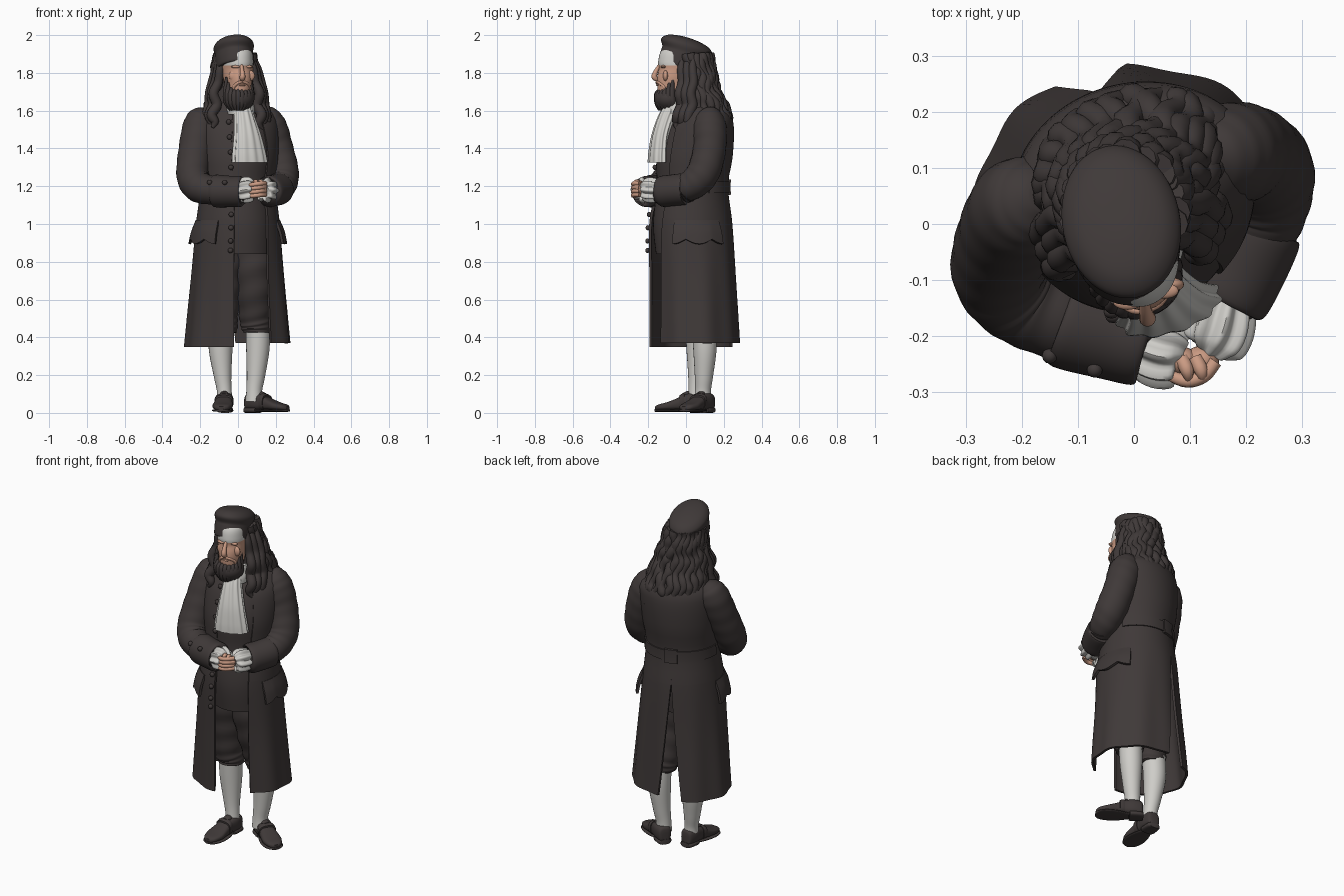
import bpy, bmesh, math, random
from mathutils import Vector, Matrix
from math import sin, cos, pi, radians
random.seed(4)
YAW = radians(17)                      # the body is turned a little to +x
S, F = (cos(YAW), sin(YAW)), (sin(YAW), -cos(YAW))

def material(name, c):
    m = bpy.data.materials.new(name)
    m.diffuse_color = (*c, 1)
    return m
DARK = material("dark brown cloth", (.05, .041, .04))
LIGHT = material("off white linen", (.62, .61, .58))
SKIN = material("skin", (.6, .33, .23))

def finish(name, bm, mat, angle=50):
    bmesh.ops.recalc_face_normals(bm, faces=bm.faces[:])
    me = bpy.data.meshes.new(name)
    bm.to_mesh(me)
    bm.free()
    me.materials.append(mat)
    ob = bpy.data.objects.new(name, me)
    bpy.context.collection.objects.link(ob)
    bpy.ops.object.select_all(action='DESELECT')
    ob.select_set(True)
    bpy.context.view_layer.objects.active = ob
    bpy.ops.object.shade_smooth_by_angle(angle=radians(angle))
    return ob

def smooth_rows(rows, n):
    """Catmull-Rom through tuples of numbers."""
    out = []
    for i in range(len(rows) - 1):
        p = [rows[max(0, min(len(rows) - 1, i + k))] for k in (-1, 0, 1, 2)]
        for s in range(n):
            t = s / n
            out.append(tuple(.5 * (2*b + (c-a)*t + (2*a-5*b+4*c-d)*t*t + (3*b-a-3*c+d)*t**3)
                             for a, b, c, d in zip(*p)))
    return out + [tuple(rows[-1])]

def grid(name, rows, mat, closed=True, thick=0):
    bm = bmesh.new()
    vs = [[bm.verts.new(p) for p in r] for r in rows]
    m = len(rows[0])
    for a, b in zip(vs, vs[1:]):
        for j in range(m if closed else m - 1):
            k = (j + 1) % m
            bm.faces.new((a[j], a[k], b[k], b[j]))
    if closed:
        bm.faces.new(vs[0])
        bm.faces.new(vs[-1])
    if thick:
        bmesh.ops.recalc_face_normals(bm, faces=bm.faces[:])
        bmesh.ops.solidify(bm, geom=bm.faces[:], thickness=thick)
    return finish(name, bm, mat)

def on_ellipse(cx, cy, a, b, t, turn=0):
    """Point on the turned ellipse; turn untwists its axes but keeps the direction."""
    t += turn
    y = YAW - turn
    return (cx + a*sin(t)*cos(y) + b*cos(t)*sin(y), cy + a*sin(t)*sin(y) - b*cos(t)*cos(y))

def loft(name, rings, mat, seg=48, n=6, k=0, amp=0):
    """Stack of turned ellipses: z, cx, cy, a, b; k waves around."""
    rows = []
    for z, cx, cy, a, b in smooth_rows(rings, n):
        row = []
        for j in range(seg):
            t = 2*pi*j/seg
            w = 1 + amp*sin(k*t)
            row.append((*on_ellipse(cx, cy, a*w, b*w, t), z))
        rows.append(row)
    return grid(name, rows, mat)

def sweep(name, path, mat, seg=16, n=6, k=0, amp=0, ripple=0):
    """Tube through x, y, z, radius; k waves around, ripple along."""
    pts = smooth_rows(path, n)
    P = [Vector(p[:3]) for p in pts]
    N, rows = Vector((.31, .9, .2)), []
    for i, p in enumerate(P):
        T = (P[min(i+1, len(P)-1)] - P[max(i-1, 0)]).normalized()
        N = (N - T*N.dot(T)).normalized()
        B = T.cross(N)
        row = []
        for j in range(seg):
            t = 2*pi*j/seg
            r = max(pts[i][3], .001)*(1 + amp*sin(k*t) + ripple*sin(i*1.3 + 1.5*sin(t)))
            row.append(p + N*cos(t)*r + B*sin(t)*r)
        rows.append(row)
    return grid(name, rows, mat)

def ball(name, c, r, mat, seg=20):
    bm = bmesh.new()
    bmesh.ops.create_uvsphere(bm, u_segments=seg, v_segments=seg//2, radius=1,
                              matrix=Matrix.Translation(c) @ Matrix.Diagonal((*r, 1)))
    return finish(name, bm, mat)

# coat: body outline z, cx, cy, a, b, shared by everything that lies on it
COAT = smooth_rows([(.3, 0, .045, .285, .24), (.36, 0, .045, .28, .238), (.7, 0, .035, .248, .228),
                    (1.0, 0, .025, .222, .22), (1.2, 0, .032, .2, .19), (1.35, 0, .045, .215, .2),
                    (1.5, 0, .07, .22, .18), (1.58, 0, .085, .2, .145), (1.66, 0, .06, .09, .1)], 8)

def coat_at(z):
    for p, q in zip(COAT, COAT[1:]):
        if z <= q[0]:
            f = (z - p[0])/(q[0] - p[0])
            return [u + (v - u)*f for u, v in zip(p[1:], q[1:])]
    return COAT[-1][1:]

def on_coat(z, t, off=0):
    cx, cy, a, b = coat_at(z)
    low = max(0, min(1, (1.1 - z)/.6))
    w = .02*low*sin(9*t)
    return (*on_ellipse(cx, cy, a*(1+w) + off, b*(1+w) + off, t, radians(14)*low), z)

def panel(name, rows, mat, n=6, m=48, thick=.014, scallop=0):
    """Sheet on the coat: z, first angle, last angle, offset."""
    out = []
    R = smooth_rows(rows, n)
    for i, (z, t0, t1, off) in enumerate(R):
        row = []
        for j in range(m + 1):
            t = radians(t0 + (t1 - t0)*j/m)
            dz = scallop*(1 - i/(len(R)-1))*abs(cos(2*pi*j/m))
            row.append(on_coat(z - dz, t, off))
        out.append(row)
    return grid(name, out, mat, closed=False, thick=thick)

panel("coat_right_side", [(.37, 23, 166, 0), (.7, 25, 173, 0), (1.0, 29, 179, 0), (1.06, 30, 180, 0),
      (1.35, 32, 180, 0), (1.5, 26, 180, 0), (1.64, 20, 180, 0)], DARK)
panel("coat_left_side", [(.35, -21, -166, 0), (.7, -21, -173, 0), (1.0, -22, -179, 0), (1.06, -22, -180, 0),
      (1.35, -25, -180, 0), (1.5, -22, -180, 0), (1.64, -20, -180, 0)], DARK)
for side, a, b in (("right", 50, 115), ("left", -45, -110)):
    panel(side + "_pocket_flap", [(.92, a, b, .03), (.97, a, b, .022), (1.02, a, b, .004)], DARK,
          m=24, scallop=.025)
panel("back_belt", [(1.165, 100, 260, .007), (1.225, 100, 260, .007)], DARK, n=2)
panel("belt_tab", [(1.155, 169, 189, .014), (1.235, 169, 189, .014)], DARK, n=2, m=8)
for z in (1.54, 1.46, 1.38, 1.3, 1.05, .98, .91, .86):
    ball("coat_button", on_coat(z, radians(-26), .008), (.014, .012, .014), DARK, 12)

# waistcoat and breeches
loft("waistcoat", [(.84, .02, .02, .165, .18), (1.0, .01, .02, .18, .195), (1.2, 0, .02, .175, .175),
     (1.35, 0, .035, .19, .19), (1.5, 0, .06, .2, .165), (1.58, 0, .08, .18, .13), (1.65, 0, .06, .08, .09)], DARK)
for side, x, y in (("left", -.085, .05), ("right", .09, .075)):
    sweep(side + "_breeches", [(x*.8, .02, .98, .07), (x*.85, .02, .86, .115), (x*.95, .03, .68, .1),
          (x, y-.01, .52, .085), (x+.005, y, .46, .08), (x+.005, y, .425, .07)], DARK, 28, 7, ripple=.035)

# stockings
sweep("left_stocking", [(-.09, .06, .47, .064), (-.092, .065, .34, .063), (-.082, .058, .2, .047),
      (-.073, .052, .12, .039), (-.07, .05, .06, .042)], LIGHT, 24)
sweep("right_stocking", [(.105, .095, .47, .064), (.105, .1, .34, .062), (.095, .095, .2, .049),
      (.086, .09, .12, .042), (.085, .088, .06, .044)], LIGHT, 24)

# shoes: sections u, half width, height along the foot
def shoe(side, heel, toe):
    h, t = Vector((*heel, 0)), Vector((*toe, 0))
    d = (t - h).normalized()
    L, w = (t - h).length, Vector((-d.y, d.x, 0))
    def body(name, secs, z0, n=5):
        rows = []
        for u, hw, ht in smooth_rows(secs, n):
            row = []
            for j in range(24):
                a = 2*pi*j/24
                c, s = [math.copysign(abs(v)**.7, v) for v in (cos(a), sin(a))]
                row.append(h + d*(u*L) + w*(c*hw) + Vector((0, 0, z0 + ht*(.5 + .5*s))))
            rows.append(row)
        grid(name, rows, DARK)
    body(side + "_shoe", [(.005, .02, .06), (.04, .036, .085), (.2, .045, .092), (.38, .043, .085),
         (.55, .048, .063), (.75, .053, .042), (.92, .04, .03), (.99, .018, .02)], .015)
    body(side + "_shoe_sole", [(.3, .03, .014), (.5, .05, .014), (.75, .057, .014), (.93, .044, .014), (1, .018, .014)], .006)
    body(side + "_shoe_heel", [(0, .03, .03), (.05, .04, .03), (.24, .043, .03), (.29, .038, .03)], 0, 2)
    body(side + "_shoe_strap", [(.4, .047, .087), (.45, .05, .087), (.5, .05, .079)], .015, 2)
    body(side + "_shoe_tongue", [(.3, .022, .1), (.36, .027, .1), (.44, .026, .09)], .015, 2)
shoe("left", (-.064, .1), (-.088, -.165))
shoe("right", (.045, .13), (.265, -.012))

# sleeves, turned-back cuffs, lace ruffles
sweep("left_sleeve", [(-.16, .05, 1.6, .03), (-.175, .045, 1.575, .068), (-.2, .03, 1.52, .09),
      (-.225, -.02, 1.39, .09), (-.24, -.08, 1.26, .086), (-.21, -.125, 1.2, .084),
      (-.15, -.16, 1.18, .077), (-.06, -.192, 1.17, .07)], DARK, 32, 8, ripple=.012)
sweep("right_sleeve", [(.13, .11, 1.6, .03), (.145, .118, 1.575, .068), (.17, .125, 1.51, .09),
      (.205, .125, 1.4, .087), (.234, .095, 1.28, .087), (.232, .04, 1.215, .082),
      (.212, -.02, 1.19, .073), (.18, -.085, 1.18, .066)], DARK, 32, 8, ripple=.012)
sweep("left_cuff", [(-.125, -.17, 1.175, .07), (-.12, -.172, 1.175, .086), (-.04, -.195, 1.172, .083),
      (.018, -.208, 1.172, .08), (.024, -.21, 1.172, .05)], DARK, 32)
sweep("right_cuff", [(.22, -.005, 1.185, .07), (.218, -.01, 1.185, .083), (.19, -.075, 1.178, .083),
      (.16, -.13, 1.172, .08), (.156, -.137, 1.172, .05)], DARK, 32)
for c in ((-.07, -.26, 1.22), (-.15, -.235, 1.22), (.245, -.025, 1.245), (.23, -.075, 1.235)):
    ball("cuff_button", c, (.014, .014, .014), DARK, 12)
sweep("left_ruffle", [(.01, -.21, 1.172, .05), (.03, -.217, 1.176, .06), (.058, -.226, 1.182, .062),
      (.078, -.228, 1.185, .052), (.082, -.229, 1.185, .03)], LIGHT, 64, 4, 9, .13)
sweep("right_ruffle", [(.165, -.125, 1.18, .048), (.155, -.16, 1.178, .058), (.145, -.195, 1.18, .06),
      (.135, -.218, 1.183, .052), (.133, -.222, 1.183, .03)], LIGHT, 64, 4, 9, .13)

# clasped hands
ball("left_hand", (.085, -.245, 1.19), (.032, .026, .036), SKIN)
ball("right_hand", (.12, -.245, 1.187), (.032, .028, .036), SKIN)
for i in range(4):
    z = 1.215 - .02*i
    sweep("finger", [(.145, -.245, z, .012), (.125, -.27, z, .0125), (.095, -.28, z-.004, .012),
          (.065, -.27, z-.008, .01), (.06, -.264, z-.008, .003)], SKIN, 10, 4)
for x in (.085, .11):
    sweep("thumb", [(x, -.24, 1.215, .013), (x+.01, -.262, 1.224, .012), (x+.012, -.28, 1.216, .005)], SKIN, 10, 4)

# cravat
loft("cravat_collar", [(1.58, .015, -.04, .07, .075), (1.62, .012, -.035, .075, .075), (1.67, .005, -.03, .06, .065)], LIGHT)
loft("cravat", [(1.325, .062, -.15, .095, .045), (1.38, .058, -.147, .088, .045), (1.47, .05, -.135, .072, .043),
     (1.56, .035, -.105, .055, .045), (1.62, .022, -.075, .045, .045), (1.66, .01, -.05, .03, .03)],
     LIGHT, 120, 6, 11, .05)

# head: skin face with pale forehead
head = loft("head", [(1.63, 0, -.07, .035, .045), (1.68, 0, -.062, .062, .085), (1.74, 0, -.055, .07, .1),
            (1.78, -.001, -.052, .077, .102), (1.82, -.003, -.046, .08, .1), (1.86, -.005, -.042, .082, .107),
            (1.92, -.01, -.03, .078, .1), (1.96, -.015, -.01, .04, .05)], SKIN)
head.data.materials.append(LIGHT)
for p in head.data.polygons:
    p.material_index = int(p.center.z > 1.84)
sweep("nose", [(.018, -.136, 1.845, .008), (.021, -.156, 1.815, .011), (.024, -.168, 1.783, .015),
      (.022, -.158, 1.768, .013), (.02, -.14, 1.764, .006)], SKIN, 14)
for s in (-1, 1):
    c = Vector((.021 + .034*s*S[0], -.128 + .034*s*S[1], 0))
    ball("brow", c + Vector((0, -.001, 1.833)), (.026, .014, .008), SKIN)
    ball("cheek", c + Vector((.006*s, .01, 1.785)), (.03, .014, .03), SKIN)
    sweep("moustache", [(.022, -.154, 1.753, .006), (.022+.022*s, -.147+.006*s, 1.747, .008),
          (.02+.04*s, -.13+.012*s, 1.728, .008), (.02+.044*s, -.125+.012*s, 1.71, .005)], SKIN, 10)
ball("lower_lip", (.021, -.148, 1.735), (.018, .01, .006), SKIN, 12)

# beard
ball("beard", (.004, -.092, 1.664), (.083, .076, .066), DARK, 36)
for i in range(-5, 6):
    t = i*.28
    x, y = on_ellipse(0, -.088, .07, .068, t)
    top = 1.712 + .1*max(0, abs(t) - .75)
    sweep("beard_lock", [(x, y + .01, top, .006), (x, y + .004, 1.685, .018), (x*.88, y + .008, 1.64, .019),
          (x*.6, y*.9, 1.602, .007)], DARK, 10)

# hair: core mass, wavy strands, front locks
HAIR = [(1.94, -.02, .03, .07, .07), (1.9, -.02, .03, .09, .092), (1.8, -.015, .05, .106, .09),
        (1.7, -.01, .065, .132, .095), (1.6, -.008, .1, .15, .11), (1.5, -.005, .135, .15, .09)]
loft("hair_mass", HAIR, DARK)
for deg in range(60, 306, 13):
    ph, path = random.random()*6, []
    for z, cx, cy, a, b in smooth_rows(HAIR[1:], 3):
        z -= max(0, 1.6 - z)*random.uniform(-.2, .5)
        t = radians(deg) + .09*sin(z*45 + ph)
        r = (.024 if z > 1.54 else .014) + .005*sin(z*60 + ph)
        path.append((*on_ellipse(cx, cy, a + .003, b + .003, t), z, r))
    sweep("hair_strand", path, DARK, 10, 3)
for i in range(3):
    d, e = .02*i, .03*i
    sweep("right_front_lock", [(.06+d*.5, -.02+e, 1.89, .012), (.08+d*.6, -.025+e, 1.82, .022), (.09+d*.8, -.02+e, 1.75, .024),
          (.115+d*.5, -.035+e, 1.69, .026), (.1+d, -.025+e, 1.63, .027), (.125+d*.6, -.045+e, 1.58, .027),
          (.11+d, -.05+e, 1.535, .022), (.13+d*.3, -.045+e, 1.5, .008)], DARK, 12, 6)
    sweep("left_front_lock", [(-.085-d*.5, -.04+e, 1.89, .012), (-.095-d*.6, -.05+e, 1.82, .022), (-.105-d*.8, -.045+e, 1.75, .024),
          (-.13-d*.5, -.06+e, 1.69, .026), (-.112-d, -.06+e, 1.63, .027), (-.14-d*.6, -.075+e, 1.58, .026),
          (-.122-d, -.08+e, 1.54, .021), (-.135-d*.4, -.085+e, 1.51, .008)], DARK, 12, 6)

# soft cap, tipped back: height, half width, half depth
rows = []
M = Matrix.Translation((-.022, 0, 1.924)) @ Matrix.Rotation(radians(12), 4, 'Z') @ Matrix.Rotation(radians(-18), 4, 'X')
for h, a, b in smooth_rows([(-.1, .085, .105), (-.098, .096, .122), (-.06, .1, .126), (-.035, .1, .126), (-.018, .1, .127),
                            (.008, .105, .143), (.028, .1, .137), (.048, .077, .108), (.06, .035, .05), (.062, .002, .002)], 4):
    rows.append([M @ Vector((a*cos(2*pi*j/48), b*sin(2*pi*j/48), h)) for j in range(48)])
grid("cap", rows, DARK)
